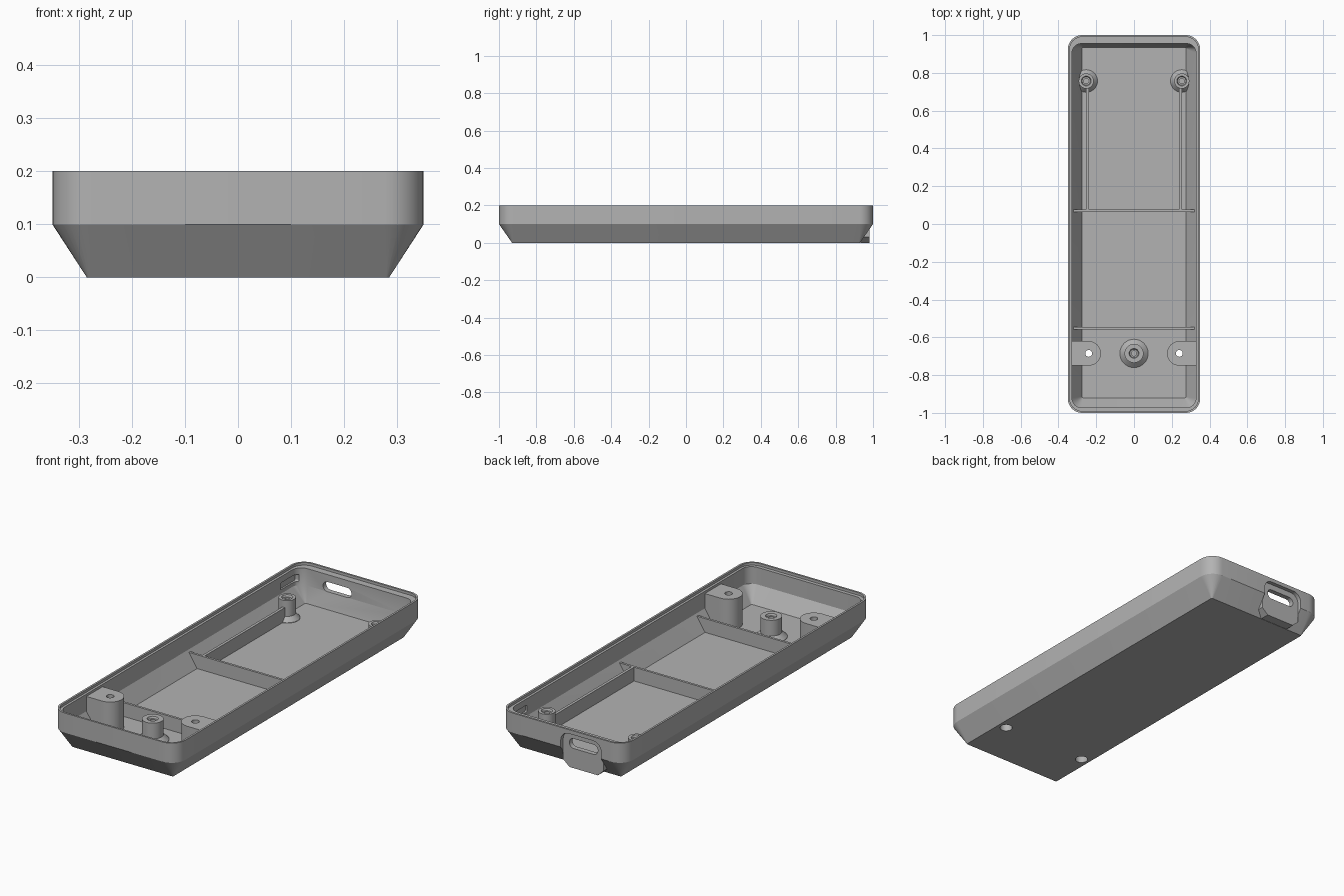
import bpy, bmesh, math
from mathutils import Vector

if "Cube" in bpy.data.objects:
    bpy.data.objects.remove(bpy.data.objects["Cube"])

grey = bpy.data.materials.new("plain grey")
grey.diffuse_color = (0.45, 0.45, 0.45, 1)
grey.use_nodes = True
grey.node_tree.nodes["Principled BSDF"].inputs["Base Color"].default_value = grey.diffuse_color


def finish(bm, name):
    bmesh.ops.recalc_face_normals(bm, faces=bm.faces)
    me = bpy.data.meshes.new(name)
    bm.to_mesh(me)
    bm.free()
    me.materials.append(grey)
    ob = bpy.data.objects.new(name, me)
    bpy.context.collection.objects.link(ob)
    return ob


def loft(name, rings, closed=False):
    """Skin equal-length rings of points; cap the ends unless closed."""
    bm = bmesh.new()
    rows = [[bm.verts.new(p) for p in r] for r in rings]
    n = len(rows[0])
    for a, b in zip(rows, rows[1:] + (rows[:1] if closed else [])):
        for i in range(n):
            j = (i + 1) % n
            bm.faces.new((a[i], a[j], b[j], b[i]))
    if not closed:
        bm.faces.new(rows[0])
        bm.faces.new(rows[-1])
    return finish(bm, name)


def round_rect(x0, x1, y0, y1, r, seg=8):
    pts = []
    for k, (cx, cy) in enumerate(((x1 - r, y1 - r), (x0 + r, y1 - r),
                                  (x0 + r, y0 + r), (x1 - r, y0 + r))):
        for i in range(seg + 1):
            a = math.pi / 2 * (k + i / seg)
            pts.append((cx + r * math.cos(a), cy + r * math.sin(a)))
    return pts


def prism(name, outline, lo, hi, axis="z"):
    """Extrude a 2D outline along one axis."""
    put = {"z": lambda u, v, w: (u, v, w), "y": lambda u, v, w: (u, w, v),
           "x": lambda u, v, w: (w, u, v)}[axis]
    return loft(name, [[put(u, v, w) for u, v in outline] for w in (lo, hi)])


def circle(x, y, r, n=32):
    return [(x + r * math.cos(2 * math.pi * i / n),
             y + r * math.sin(2 * math.pi * i / n)) for i in range(n)]


def cut(ob, cutter):
    cutter.hide_render = True
    m = ob.modifiers.new("cut", "BOOLEAN")
    m.operation, m.solver, m.object = "DIFFERENCE", "EXACT", cutter
    bpy.context.view_layer.objects.active = ob
    bpy.ops.object.modifier_apply(modifier=m.name)


# Shell: outer skin up to the stepped rim, then down the inside to the floor
levels = [  # z, half width, front y, back y, corner radius
    (0.0, 0.285, -0.93, 0.93, 0.006),
    (0.1, 0.35, -1.0, 1.0, 0.075),
    (0.2, 0.35, -1.0, 1.0, 0.075),
    (0.2, 0.34, -0.99, 0.99, 0.065),
    (0.187, 0.34, -0.99, 0.99, 0.065),
    (0.187, 0.328, -0.972, 0.955, 0.05),
    (0.1, 0.328, -0.972, 0.955, 0.05),
    (0.02, 0.275, -0.92, 0.935, 0.006),
]
shell = loft("tray_shell", [[(x, y, z) for x, y in round_rect(-w, w, y0, y1, r)]
                            for z, w, y0, y1, r in levels])

cutters = []
# Port pocket and through slot in the back wall
pocket = prism("pocket_cutter", round_rect(-0.222, 0.005, 0.03, 0.18, 0.045), 0.98, 1.1, "y")
slot = prism("slot_cutter", round_rect(-0.19, -0.03, 0.1, 0.15, 0.0249), 0.85, 1.1, "y")
cutters += [pocket, slot]
for c in (pocket, slot):
    cut(shell, c)

# Shallow latch recesses inside the long walls
for s in (-1, 1):
    lo, hi = sorted((s * 0.30, s * 0.337))
    c = prism("latch_cutter", round_rect(0.81, 0.94, 0.12, 0.155, 0.006), lo, hi, "x")
    cut(shell, c)
    cutters.append(c)

# Screw blocks with a counterbore from below
for s, side in ((-1, "left"), (1, "right")):
    arc = [(s * (0.24 - 0.065 * math.cos(a)), -0.685 + 0.065 * math.sin(a))
           for a in (math.pi * (i / 16 - 0.5) for i in range(17))]
    top = [(s * 0.332, -0.62)] + arc[::-1] + [(s * 0.332, -0.75)]
    low = [(s * min(abs(x), 0.28), y) for x, y in top]
    block = loft("screw_block_" + side, [[(x, y, 0.012) for x, y in low],
                                         [(x, y, 0.1) for x, y in top],
                                         [(x, y, 0.175) for x, y in top]])
    bore = prism("bore_cutter", circle(s * 0.24, -0.685, 0.03), -0.05, 0.13)
    hole = prism("hole_cutter", circle(s * 0.24, -0.685, 0.018), 0.1, 0.3)
    cut(shell, bore)
    cut(block, bore)
    cut(block, hole)
    cutters += [bore, hole]

for c in cutters:
    bpy.data.objects.remove(c)

# Port boss filling the back slope below the pocket
outline = [(-0.19, 0.0), (-0.03, 0.0), (0.005, 0.03), (0.005, 0.097),
           (-0.222, 0.097), (-0.222, 0.03)]
loft("port_boss", [[(x, 0.932 + 0.29 * z, z) for x, z in outline],
                   [(x, 0.98, z) for x, z in outline]])


# Hollow standoffs with flared feet, trimmed to stay inside the sloped wall
def standoff(name, x, y, foot, r):
    prof = [(0.014, 0.012), (foot, 0.012), (foot, 0.022), (r, 0.045), (r, 0.125),
            (0.026, 0.125), (0.022, 0.115), (0.014, 0.115)]
    rings = []
    for rad, z in prof:
        lim = 0.277 + 0.62 * z
        rings.append([(max(-lim, min(lim, px)), py, z) for px, py in circle(x, y, rad)])
    loft(name, rings, closed=True)


standoff("standoff_front", 0, -0.685, 0.075, 0.05)
for s, side in ((-1, "left"), (1, "right")):
    standoff("standoff_back_" + side, s * 0.253, 0.757, 0.06, 0.04)
    # Lengthwise rib from the middle divider to the standoff
    x = s * 0.246
    prism("long_rib_" + side, [(x - 0.007, 0.07), (x + 0.007, 0.07),
                               (x + 0.007, 0.722), (x - 0.007, 0.722)], 0.012, 0.09)

# Cross dividers shaped to the sloped walls
for name, y in (("middle_divider", 0.07), ("front_divider", -0.552)):
    prism(name, [(-0.278, 0.012), (0.278, 0.012), (0.331, 0.09), (-0.331, 0.09)],
          y - 0.006, y + 0.006, "y")

# Smooth rounded areas while keeping the edges crisp
for ob in list(bpy.context.scene.objects):
    bpy.ops.object.select_all(action="DESELECT")
    ob.select_set(True)
    bpy.context.view_layer.objects.active = ob
    bpy.ops.object.shade_smooth_by_angle(angle=math.radians(25))
